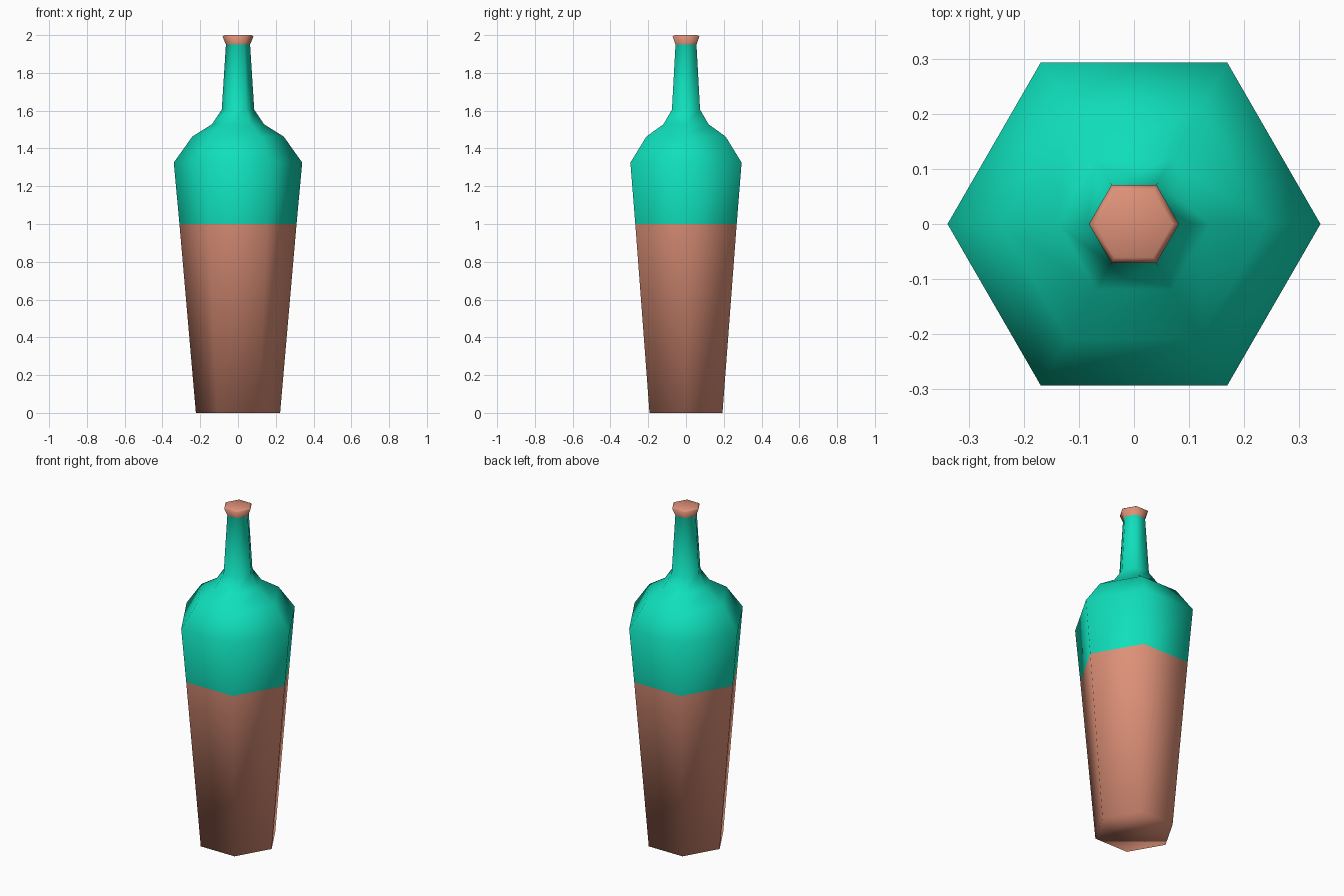
import bpy, bmesh, math

if "Cube" in bpy.data.objects:
    bpy.data.objects.remove(bpy.data.objects["Cube"])

SIDES = 6

def material(name, rgb):
    m = bpy.data.materials.new(name)
    m.diffuse_color = (*rgb, 1.0)
    m.use_nodes = True
    m.node_tree.nodes["Principled BSDF"].inputs["Base Color"].default_value = m.diffuse_color
    return m

clay = material("clay orange", (0.73, 0.283, 0.188))
green = material("sea green", (0.005, 0.74, 0.50))

# Bottle profile: (radius at the hexagon corners, height)
profile = [(0.223, 0), (0.31, 1.0), (0.34, 1.325), (0.242, 1.463), (0.138, 1.528),
           (0.086, 1.605), (0.064, 1.95), (0.082, 1.993), (0.07, 2.0)]

bm = bmesh.new()
rings = []
for r, z in profile:
    rings.append([bm.verts.new((r * math.cos(math.tau * i / SIDES),
                                r * math.sin(math.tau * i / SIDES), z))
                  for i in range(SIDES)])

# Side walls, then flat base and top
for low, high in zip(rings, rings[1:]):
    for i in range(SIDES):
        j = (i + 1) % SIDES
        bm.faces.new((low[i], low[j], high[j], high[i]))
bm.faces.new(rings[0][::-1])
bm.faces.new(rings[-1])

# Green glass between the lower body and the lip
for f in bm.faces:
    f.smooth = True
    z = f.calc_center_median().z
    f.material_index = 1 if 1.0 < z < 1.95 else 0

mesh = bpy.data.meshes.new("bottle")
bm.to_mesh(mesh)
bm.free()
mesh.materials.append(clay)
mesh.materials.append(green)
bottle = bpy.data.objects.new("bottle", mesh)
bpy.context.collection.objects.link(bottle)
